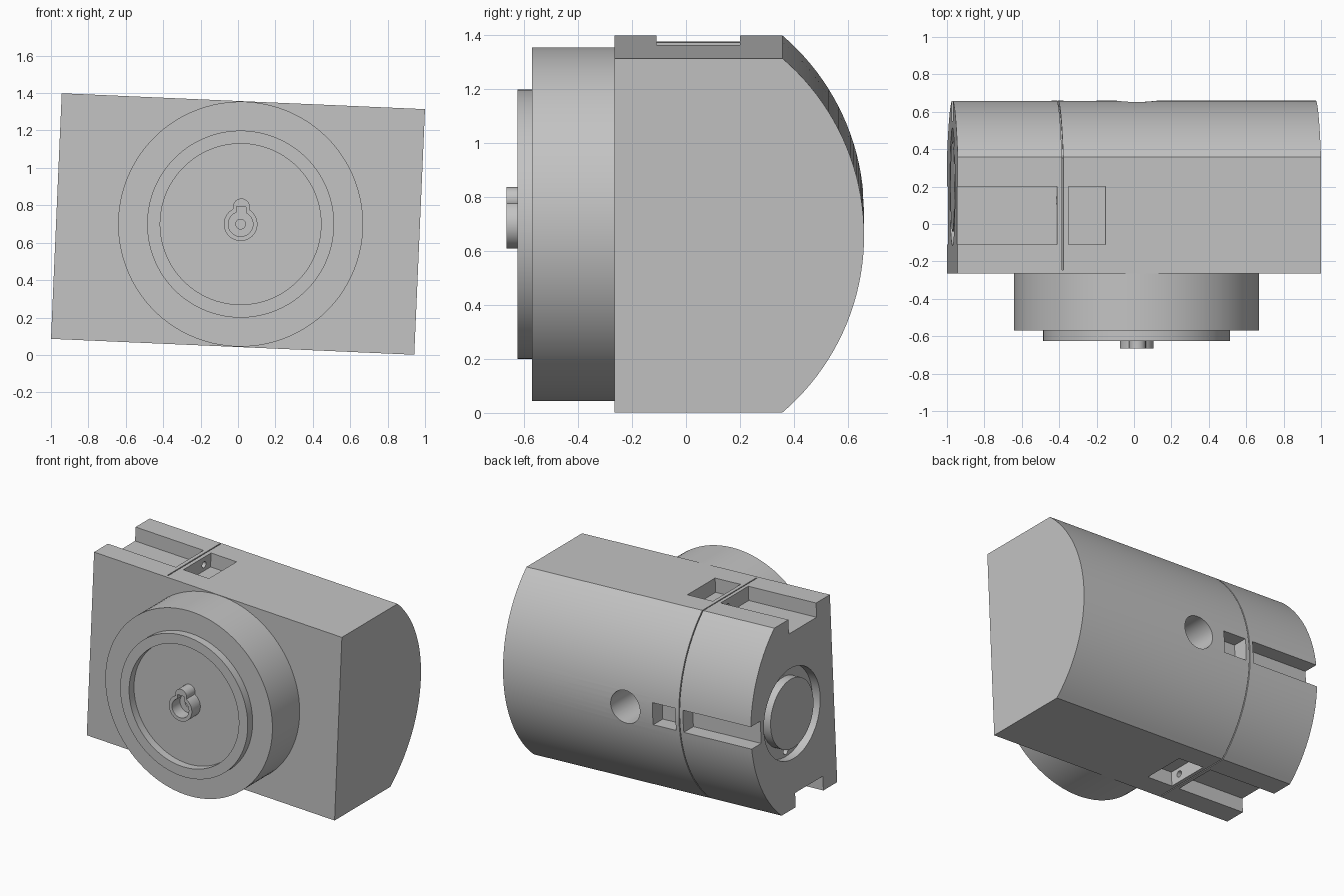
import bpy, bmesh, math
from mathutils import Matrix, Vector

cube = bpy.data.objects.get("Cube")
if cube:
    bpy.data.objects.remove(cube, do_unlink=True)

# One grey material
grey = bpy.data.materials.new("machined_grey")
grey.use_nodes = True
colour = (0.55, 0.55, 0.55, 1.0)
grey.diffuse_color = colour
grey.node_tree.nodes["Principled BSDF"].inputs["Base Color"].default_value = colour

HALF_L, HALF_H = 0.972, 0.657
FRONT, SHOULDER = -0.265, 0.357
ARC_Y, ARC_R = -0.204, 0.864
AXIS_Y, HUB_X = 0.2, 0.014
PAD_Y, PAD_W = 0.045, 0.31


def make(name, bm):
    bmesh.ops.recalc_face_normals(bm, faces=bm.faces)
    mesh = bpy.data.meshes.new(name)
    bm.to_mesh(mesh)
    bm.free()
    mesh.materials.append(grey)
    obj = bpy.data.objects.new(name, mesh)
    bpy.context.collection.objects.link(obj)
    return obj


def box(name, lo, hi):
    lo, hi = Vector(lo), Vector(hi)
    bm = bmesh.new()
    bmesh.ops.create_cube(bm, size=1)
    bmesh.ops.scale(bm, vec=hi - lo, verts=bm.verts)
    bmesh.ops.translate(bm, vec=(lo + hi) / 2, verts=bm.verts)
    return make(name, bm)


def cylinder(name, start, end, radius, sides=64):
    start, end = Vector(start), Vector(end)
    axis = end - start
    bm = bmesh.new()
    bmesh.ops.create_cone(bm, cap_ends=True, segments=sides, radius1=radius,
                          radius2=radius, depth=axis.length)
    turn = axis.to_track_quat('Z', 'Y').to_matrix().to_4x4()
    bm.transform(Matrix.Translation((start + end) / 2) @ turn)
    return make(name, bm)


def prism(name, profile, x0, x1):
    bm = bmesh.new()
    face = bm.faces.new([bm.verts.new((x0, y, z)) for y, z in profile])
    swept = bmesh.ops.extrude_face_region(bm, geom=[face])["geom"]
    moved = [v for v in swept if isinstance(v, bmesh.types.BMVert)]
    bmesh.ops.translate(bm, vec=(x1 - x0, 0, 0), verts=moved)
    return make(name, bm)


def combine(target, tool, operation='DIFFERENCE'):
    mod = target.modifiers.new("cut", 'BOOLEAN')
    mod.operation, mod.solver, mod.object = operation, 'EXACT', tool
    bpy.context.view_layer.objects.active = target
    bpy.ops.object.modifier_apply(modifier=mod.name)
    bpy.data.objects.remove(tool, do_unlink=True)


def outline(inset, front, steps=40):
    # Flat front, top and bottom with a bowed back
    height, radius = HALF_H - inset, ARC_R - inset
    limit = math.asin(height / radius)
    pts = [(front, height)]
    for i in range(steps + 1):
        a = limit - 2 * limit * i / steps
        pts.append((ARC_Y + radius * math.cos(a), radius * math.sin(a)))
    return pts + [(front, -height)]


# Housing block with long inner bore
housing = prism("housing", outline(0, FRONT), -HALF_L, HALF_L)
combine(housing, cylinder("bore", (-1.1, AXIS_Y, 0), (0.893, AXIS_Y, 0), 0.21))

# Parting groove round top, back and bottom
groove = outline(-0.02, FRONT + 0.02) + outline(0.02, FRONT + 0.02)[::-1]
combine(housing, prism("groove", groove, -0.414, -0.407))

# Slots and pockets on top and bottom, with paired bolt holes
for s in (-1, 1):
    z0, z1 = sorted((s * (HALF_H - 0.1), s * (HALF_H + 0.1)))
    for x0, x1 in ((-1.1, -0.44), (-0.38, -0.18)):
        combine(housing, box("pad", (x0, PAD_Y - PAD_W / 2, z0),
                             (x1, PAD_Y + PAD_W / 2, z1)))
    for dy in (-0.08, 0.08):
        zb = s * (HALF_H - 0.055)
        combine(housing, cylinder("bolt", (-0.46, PAD_Y + dy, zb),
                                  (-0.36, PAD_Y + dy, zb), 0.022, 20))

# Narrow slot, pocket and bolt hole on the bowed back
for x0, x1 in ((-1.1, -0.44), (-0.38, -0.2)):
    combine(housing, box("back_slot", (x0, 0.55, -PAD_W / 4), (x1, 0.8, PAD_W / 4)))
combine(housing, cylinder("bolt", (-0.46, 0.605, 0), (-0.36, 0.605, 0), 0.022, 20))

# Annular recess and two screw holes in the left-hand end
annulus = cylinder("annulus", (-1.1, AXIS_Y, 0), (-0.91, AXIS_Y, 0), 0.315)
combine(annulus, cylinder("core", (-1.2, AXIS_Y, 0), (-0.8, AXIS_Y, 0), 0.24))
combine(housing, annulus)
for s in (-1, 1):
    combine(housing, cylinder("screw", (-0.95, AXIS_Y, s * 0.277),
                              (-0.8, AXIS_Y, s * 0.277), 0.024, 20))

# Front sight hole, back access hole and the small shaft hole
combine(housing, cylinder("sight", (0.816, -0.4, 0), (0.816, AXIS_Y, 0), 0.115))
combine(housing, cylinder("access", (HUB_X, AXIS_Y, 0), (HUB_X, 0.8, 0), 0.115))
combine(housing, cylinder("shaft", (HUB_X, -0.4, 0), (HUB_X, AXIS_Y, 0), 0.026, 24))


def front_disc(name, y0, y1, radius, hole, sides=96):
    disc = cylinder(name, (HUB_X, y0, 0), (HUB_X, y1, 0), radius, sides)
    combine(disc, cylinder("hole", (HUB_X, y0 - 0.1, 0), (HUB_X, y1 + 0.1, 0), hole, sides))
    return disc


# Large front drum and its raised rim
drum = front_disc("front_drum", -0.57, -0.262, 0.655, 0.026)
rim = front_disc("front_rim", -0.625, -0.568, 0.5, 0.43)

# Keyed hub with side lug
hub = cylinder("keyed_hub", (HUB_X, -0.665, 0), (HUB_X, -0.56, 0), 0.09, 48)
combine(hub, cylinder("lug", (HUB_X, -0.665, 0.092), (HUB_X, -0.56, 0.092), 0.045, 32), 'UNION')
combine(hub, cylinder("socket", (HUB_X, -0.7, 0), (HUB_X, -0.575, 0), 0.066, 48))
combine(hub, box("key", (HUB_X - 0.025, -0.7, 0), (HUB_X + 0.025, -0.575, 0.093)))
combine(hub, cylinder("pin", (HUB_X, -0.7, 0), (HUB_X, -0.5, 0), 0.026, 24))

# Tilt the assembly slightly, rest it on the ground and shade it
place = Matrix.Translation((0, 0, 0.7)) @ Matrix.Rotation(math.radians(2.5), 4, 'Y')
for obj in (housing, drum, rim, hub):
    obj.data.transform(place)
    bpy.ops.object.select_all(action='DESELECT')
    obj.select_set(True)
    bpy.context.view_layer.objects.active = obj
    bpy.ops.object.shade_smooth_by_angle(angle=math.radians(30))
